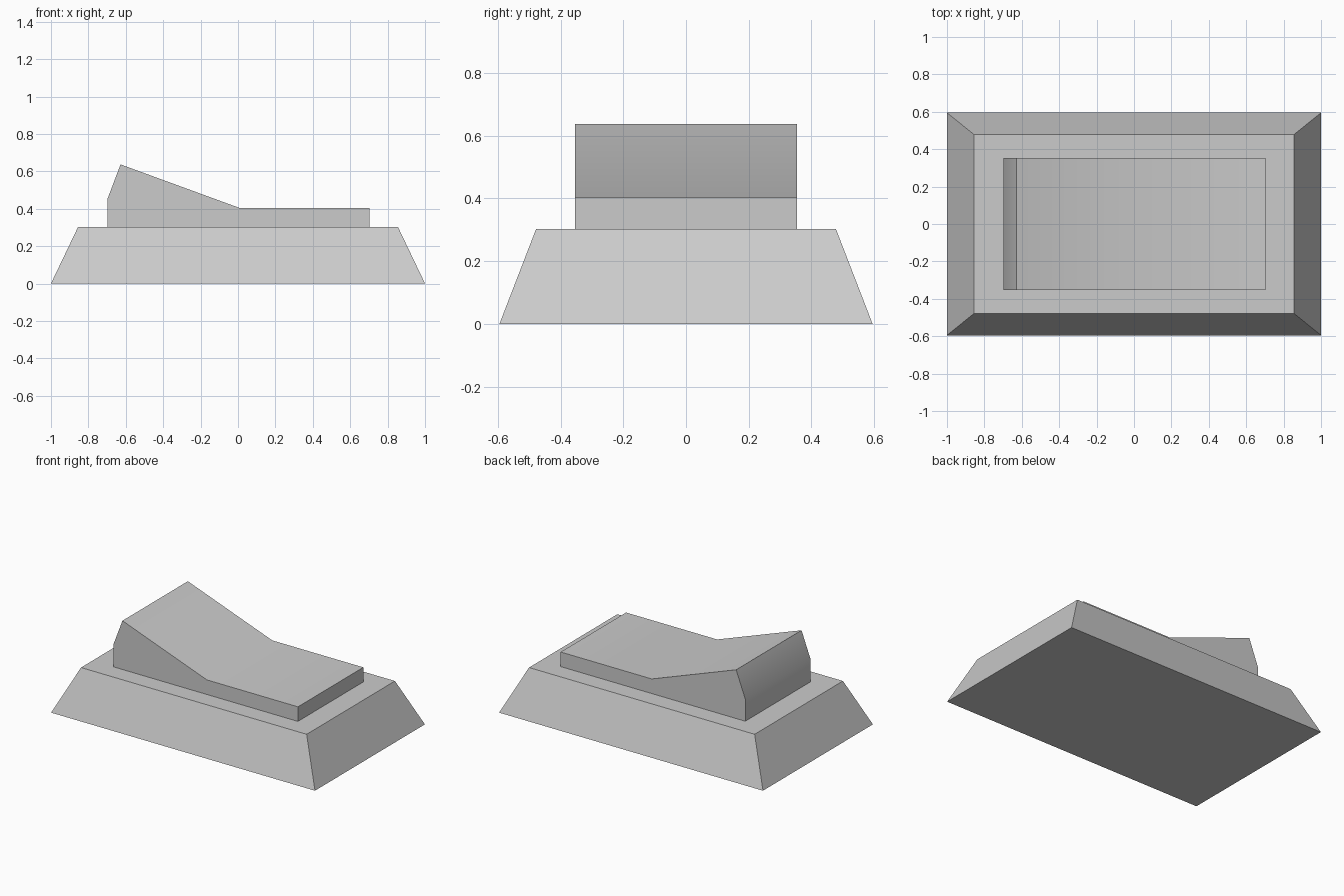
import bpy
import bmesh
import math

if "Cube" in bpy.data.objects:
    bpy.data.objects.remove(bpy.data.objects["Cube"])


def add_object(name, bm):
    bmesh.ops.recalc_face_normals(bm, faces=bm.faces)
    mesh = bpy.data.meshes.new(name)
    bm.to_mesh(mesh)
    bm.free()
    obj = bpy.data.objects.new(name, mesh)
    bpy.context.collection.objects.link(obj)
    return obj


def tapered_box(name, bottom, top, z0, z1):
    bm = bmesh.new()
    bmesh.ops.create_cube(bm, size=2)
    for v in bm.verts:
        half, z = (top, z1) if v.co.z > 0 else (bottom, z0)
        v.co = (v.co.x * half[0], v.co.y * half[1], z)
    return add_object(name, bm)


def extruded_profile(name, points, half_depth):
    bm = bmesh.new()
    face = bm.faces.new([bm.verts.new((x, -half_depth, z)) for x, z in points])
    result = bmesh.ops.extrude_face_region(bm, geom=[face], use_keep_orig=True)
    verts = [g for g in result["geom"] if isinstance(g, bmesh.types.BMVert)]
    bmesh.ops.translate(bm, verts=verts, vec=(0, 2 * half_depth, 0))
    return add_object(name, bm)


# Sloped switch housing
tapered_box("switch_base", (1.0, 0.595), (0.855, 0.478), 0, 0.303)

# Rocker with a raised left half and a flat pressed right half
rocker = extruded_profile(
    "rocker_button",
    [(-0.697, 0.29), (0.702, 0.29), (0.702, 0.403),
     (0.012, 0.403), (-0.628, 0.637), (-0.697, 0.455)],
    0.354)

# Soft bends on the rocker, crisp outer edges
bpy.ops.object.select_all(action='DESELECT')
rocker.select_set(True)
bpy.context.view_layer.objects.active = rocker
bpy.ops.object.shade_smooth_by_angle(angle=math.radians(30))
